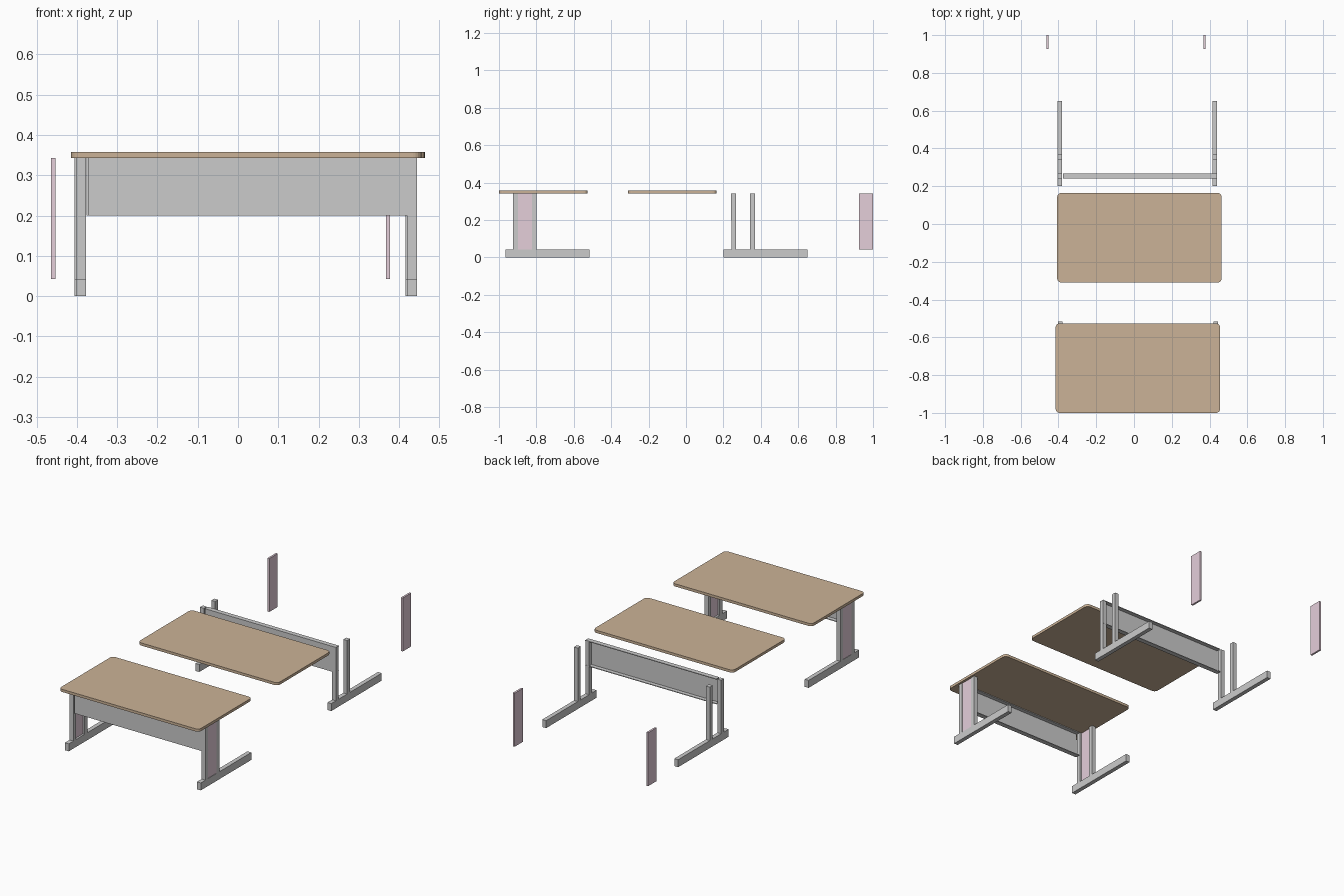
import bpy, bmesh

if "Cube" in bpy.data.objects:
    bpy.data.objects.remove(bpy.data.objects["Cube"])

BROWN = bpy.data.materials.new("wood_brown")
BROWN.diffuse_color = (0.60, 0.45, 0.31, 1)
BROWN.use_nodes = True
BROWN.node_tree.nodes["Principled BSDF"].inputs["Base Color"].default_value = BROWN.diffuse_color
MAUVE = bpy.data.materials.new("cover_mauve")
MAUVE.diffuse_color = (0.78, 0.62, 0.70, 1)
MAUVE.use_nodes = True
MAUVE.node_tree.nodes["Principled BSDF"].inputs["Base Color"].default_value = MAUVE.diffuse_color

FOOT_H, UNDER, TOP = 0.042, 0.343, 0.358   # main heights
T = 0.004                                  # sheet thickness of the channel


def add_mesh(name, bm, mat=None):
    bmesh.ops.recalc_face_normals(bm, faces=bm.faces)
    me = bpy.data.meshes.new(name)
    bm.to_mesh(me)
    bm.free()
    ob = bpy.data.objects.new(name, me)
    bpy.context.collection.objects.link(ob)
    if mat:
        me.materials.append(mat)
    return ob


def box_bm(x, y, z):
    bm = bmesh.new()
    bmesh.ops.create_cube(bm, size=1)
    for v in bm.verts:
        v.co = [(r[0] + r[1]) / 2 + c * (r[1] - r[0]) for r, c in zip((x, y, z), v.co)]
    return bm


def box(name, x, y, z, mat=None):
    return add_mesh(name, box_bm(x, y, z), mat)


# Table top: slab with rounded vertical corners
def table_top(name, cx, y0):
    bm = box_bm((cx - 0.4355, cx + 0.4355), (y0, y0 + 0.474), (UNDER, TOP))
    corners = [e for e in bm.edges if abs(e.verts[0].co.z - e.verts[1].co.z) > 0.01]
    bmesh.ops.bevel(bm, geom=corners, offset=0.022, segments=5, profile=0.5, affect='EDGES')
    return add_mesh(name, bm, BROWN)


# Modesty panel: C channel open to the back, extruded along x
def channel(name, x0, x1, y0, y1, z0, z1):
    profile = [(y0, z0), (y1, z0), (y1, z0 + T), (y0 + T, z0 + T),
               (y0 + T, z1 - T), (y1, z1 - T), (y1, z1), (y0, z1)]
    bm = bmesh.new()
    face = bm.faces.new([bm.verts.new((x0, y, z)) for y, z in profile])
    ext = bmesh.ops.extrude_face_region(bm, geom=[face])
    bmesh.ops.translate(bm, vec=(x1 - x0, 0, 0),
                        verts=[g for g in ext['geom'] if isinstance(g, bmesh.types.BMVert)])
    return add_mesh(name, bm)


# Steel frame: two feet, four posts and the modesty panel
def frame(prefix, cx, y):
    for side, s in (("left", -1), ("right", 1)):
        c = cx + s * 0.411
        xs = (c - 0.012, c + 0.012)
        box(f"{prefix}_{side}_foot", xs, (y, y + 0.449), (0, FOOT_H))
        box(f"{prefix}_{side}_front_post", xs, (y + 0.041, y + 0.066), (FOOT_H, UNDER))
        box(f"{prefix}_{side}_rear_post", xs, (y + 0.141, y + 0.167), (FOOT_H, UNDER))
    channel(f"{prefix}_modesty_panel", cx - 0.393, cx + 0.4232,
            y + 0.0403, y + 0.067, 0.2, UNDER)


# Cover panels that fill the gap between the posts
def covers(prefix, cx, y):
    for side, s in (("left", -1), ("right", 1)):
        c = cx + s * 0.4155
        box(f"{prefix}_{side}_cover", (c - 0.0055, c + 0.0055), (y, y + 0.074),
            (FOOT_H, UNDER), MAUVE)


# Assembled desk at the front
table_top("assembled_top", 0.0205, -1.0)
frame("assembled", 0.021, -0.965)
covers("assembled", 0.021, -0.8985)

# Exploded desk behind it
table_top("separate_top", 0.0285, -0.31)
frame("separate", 0.017, 0.201)
covers("separate", -0.043, 0.926)
